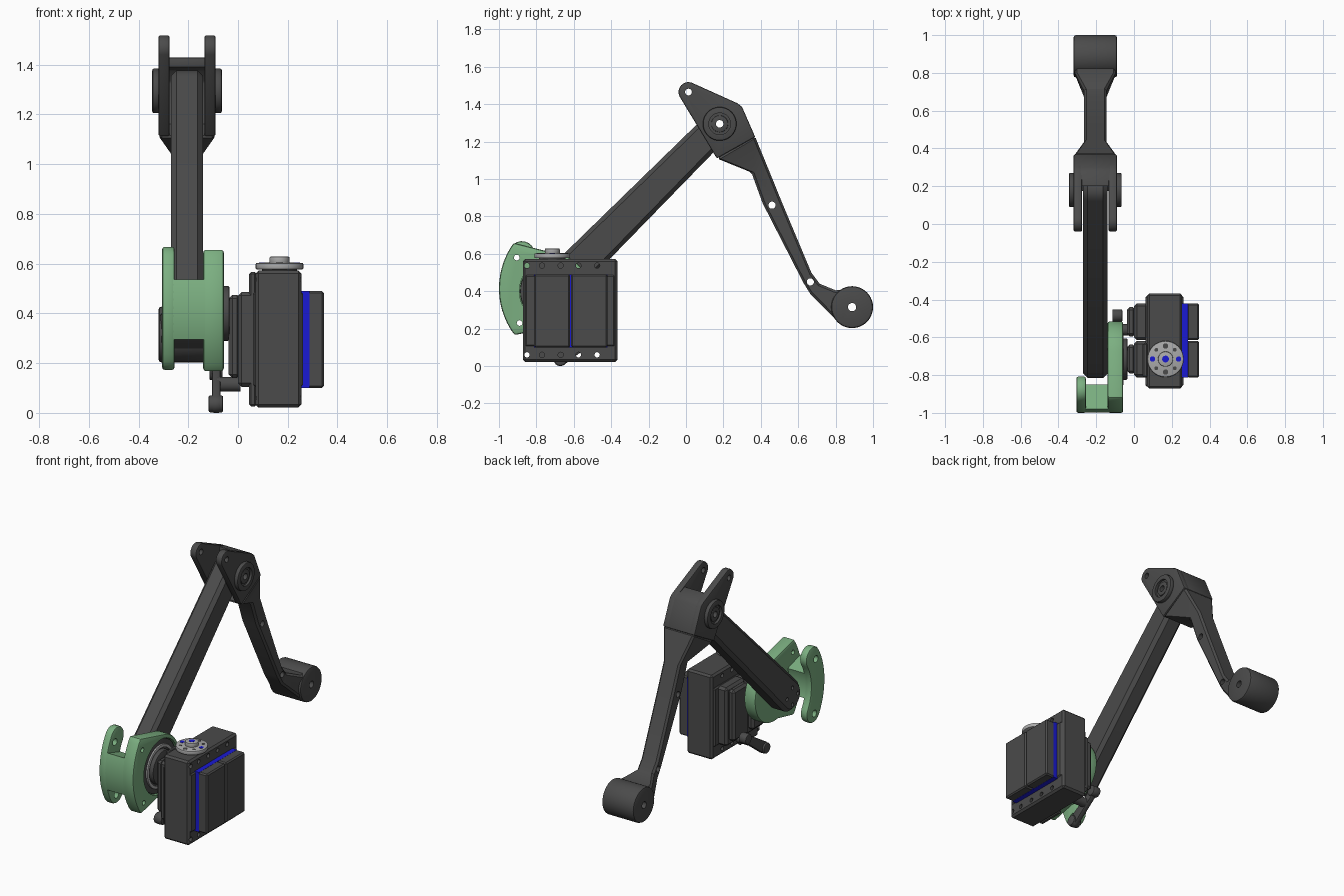
import bpy, bmesh
from math import radians, cos, sin, atan2, degrees
from mathutils import Matrix, Vector

if "Cube" in bpy.data.objects:
    bpy.data.objects.remove(bpy.data.objects["Cube"])


def material(name, r, g, b):
    m = bpy.data.materials.new(name)
    m.diffuse_color = (r, g, b, 1)
    m.use_nodes = True
    m.node_tree.nodes["Principled BSDF"].inputs["Base Color"].default_value = m.diffuse_color
    return m


DARK = material("dark_plastic", .07, .07, .07)
GREEN = material("green_plastic", .2, .43, .22)
BLUE = material("blue_trim", .01, .01, .65)
SILVER = material("light_metal", .4, .4, .4)


def finish(name, bm, mat, bevel=0.0, segs=2):
    bmesh.ops.recalc_face_normals(bm, faces=bm.faces)
    me = bpy.data.meshes.new(name)
    bm.to_mesh(me)
    bm.free()
    ob = bpy.data.objects.new(name, me)
    bpy.context.collection.objects.link(ob)
    me.materials.append(mat)
    if bevel:
        m = ob.modifiers.new("bevel", 'BEVEL')
        m.width, m.segments, m.limit_method, m.angle_limit = bevel, segs, 'ANGLE', radians(35)
        apply(ob, m)
    smooth(ob)
    return ob


def activate(ob):
    bpy.ops.object.select_all(action='DESELECT')
    ob.select_set(True)
    bpy.context.view_layer.objects.active = ob


def apply(ob, mod):
    activate(ob)
    bpy.ops.object.modifier_apply(modifier=mod.name)


def smooth(ob):
    activate(ob)
    bpy.ops.object.shade_smooth_by_angle(angle=radians(30))


def arc(cy, cz, r, a0, a1, n=14):
    return [(cy + r * cos(radians(a0 + (a1 - a0) * i / n)),
             cz + r * sin(radians(a0 + (a1 - a0) * i / n))) for i in range(n + 1)]


def plate(name, pts, x0, x1, mat=DARK, bevel=0.008, segs=2):
    """Extrude a (y, z) outline along x."""
    bm = bmesh.new()
    a = [bm.verts.new((x0, y, z)) for y, z in pts]
    b = [bm.verts.new((x1, y, z)) for y, z in pts]
    bm.faces.new(a)
    bm.faces.new(b)
    for i in range(len(pts)):
        j = (i + 1) % len(pts)
        bm.faces.new((a[i], a[j], b[j], b[i]))
    return finish(name, bm, mat, bevel, segs)


def stadium(p, rp, q, rq):
    d = degrees(atan2(q[1] - p[1], q[0] - p[0]))
    return arc(*p, rp, d + 90, d + 270) + arc(*q, rq, d - 90, d + 90)


def loft(name, stations, cx, bevel):
    """Rectangular sections: (outer point, inner point, half width)."""
    bm = bmesh.new()
    rings = [[bm.verts.new((cx + s * w, *p)) for s, p in ((-1, o), (1, o), (1, i), (-1, i))]
             for o, i, w in stations]
    bm.faces.new(rings[0])
    bm.faces.new(rings[-1])
    for r, s in zip(rings, rings[1:]):
        for k in range(4):
            bm.faces.new((r[k], r[(k + 1) % 4], s[(k + 1) % 4], s[k]))
    return finish(name, bm, DARK, bevel, 1)


def box(name, x, y, z, mat=DARK, bevel=0.008):
    return plate(name, [(y[0], z[0]), (y[1], z[0]), (y[1], z[1]), (y[0], z[1])], *x, mat, bevel, 1)


def xcyl(name, c, r, x0, x1, mat=DARK, bevel=0.0):
    return plate(name, arc(*c, r, 0, 360 - 360 / 40, 39), x0, x1, mat, bevel)


def zcyl(name, c, r, z0, z1, mat=SILVER, bevel=0.0):
    bm = bmesh.new()
    bmesh.ops.create_cone(bm, cap_ends=True, segments=32, radius1=r, radius2=r, depth=z1 - z0,
                          matrix=Matrix.Translation(Vector((*c, (z0 + z1) / 2))))
    return finish(name, bm, mat, bevel)


def drill(ob, c, r, x0=-.6, x1=.6):
    cutter = xcyl("cutter", c, r, x0, x1, ob.data.materials[0])
    cutter.hide_render = True
    m = ob.modifiers.new("hole", 'BOOLEAN')
    m.operation, m.solver, m.object = 'DIFFERENCE', 'EXACT', cutter
    apply(ob, m)
    bpy.data.objects.remove(cutter)
    smooth(ob)


CX = -.205                # centre plane of the leg
HIP, KNEE, TIP, FOOT = (-.715, .4), (.18, 1.295), (.013, 1.465), (.888, .315)

# Upper leg bar
upper = plate("upper_leg", stadium(HIP, .1, KNEE, .083), CX - .064, CX + .064, DARK, .022, 1)
drill(upper, KNEE, .02)
for a in range(4):
    drill(upper, arc(*HIP, .055, a * 90, 360)[0], .012, -.3, -.25)

# Knee cheeks and caps, mirrored about the leg plane
cheek = arc(*TIP, .053, 68, 208) + [(.165, 1.11), (.37, 1.225), (.3, 1.385), (.275, 1.405)]
for s, side in ((-1, "left"), (1, "right")):
    ob = plate("knee_cheek_" + side, cheek, CX + s * .07, CX + s * .115)
    drill(ob, KNEE, .02)
    drill(ob, TIP, .018)
    cap = xcyl("knee_cap_" + side, KNEE, .09, CX + s * .11, CX + s * .14, DARK, .008)
    drill(cap, KNEE, .058, CX + s * .125, CX + s * .2)
    drill(cap, KNEE, .02)
    ring = xcyl("knee_bush_" + side, KNEE, .045, CX + s * .115, CX + s * .133, DARK, .004)
    drill(ring, KNEE, .02)

# Back wall joining the cheeks
plate("knee_web", [(.2, 1.43), (.275, 1.405), (.3, 1.385), (.37, 1.225), (.25, 1.155),
                   (.28, 1.24), (.28, 1.33), (.24, 1.38), (.2, 1.39)], CX - .11, CX + .11, DARK, .006)

# Lower leg bar with flared ends
lower = loft("lower_leg", [((.368, 1.23), (.165, 1.11), .115), ((.446, 1.04), (.35, 1.035), .06),
                           ((.515, .87), (.41, .87), .06), ((.67, .5), (.628, .445), .06),
                           ((.715, .44), (.665, .385), .06), ((.8, .405), (.79, .26), .108),
                           ((.87, .41), (.85, .225), .108)], CX, .012)
for c in ((.46, .86), (.665, .45)):
    drill(lower, c, .019)

# Foot roller
foot = xcyl("foot", FOOT, .112, CX - .115, CX + .115, DARK, .012)
for ob in (foot, lower):
    drill(ob, FOOT, .022)

# Green hip bracket: fan plate, curved arm and bridge
AC = (-.585, .415)
fan = plate("hip_bracket_plate", arc(*AC, .415, 144, 217) + arc(*HIP, .2, -100, 78, 24),
            -.14, -.057, GREEN, .012)
drill(fan, HIP, .176, -.1, 0)
e0, e1 = arc(*AC, .345, 148, 210, 1)
arm = plate("hip_bracket_arm", arc(*AC, .415, 148, 210) + arc(*e1, .07, 210, 390, 10)[1:-1]
            + arc(*AC, .275, 210, 148) + arc(*e0, .07, -32, 148, 10)[1:-1], -.305, -.255, GREEN, .01)
plate("hip_bracket_bridge", arc(*AC, .413, 163, 197) + arc(*AC, .277, 197, 163), -.265, -.13, GREEN, 0)
for c in ((-.905, .58), (-.89, .23)):
    drill(fan, c, .015)
    drill(arm, c, .022)

# Hip bearing and side horn
xcyl("hip_bearing", HIP, .172, -.105, -.066, DARK, .006)
ring = xcyl("hip_bearing_ring", HIP, .14, -.07, -.056, SILVER, .004)
drill(ring, HIP, .12)
xcyl("side_horn", HIP, .11, -.07, -.035, DARK, .005)
xcyl("side_horn_shaft", HIP, .06, -.05, .0, SILVER)

# Servo body with through holes
body = box("servo_body", (.07, .255), (-.872, -.367), (.022, .572), DARK, .012)
for y in (-.85, -.77, -.67, -.575, -.475):
    for z in (.06, .537):
        drill(body, (y, z), .014)
for z, n in (((.105, .487), "middle"),):
    box("servo_waist_" + n, (.06, .262), (-.86, -.38), z, DARK, .008)
box("servo_trim", (.255, .287), (-.812, -.42), (.1, .49), BLUE, 0)
for y0, y1, n in ((-.812, -.619, "front"), (-.615, -.42, "rear")):
    box("servo_cover_" + n, (.28, .345), (y0, y1), (.1, .49))
    box("servo_gearbox_" + n, (0, .075), (y0, y1), (.105, .487), DARK, .015)
    box("servo_gear_cap_" + n, (-.038, .01), (y0 + .02, y1 - .02), (.14, .475), DARK, .015)
box("servo_flange_front", (.045, .075), (-.812, -.63), (.025, .567))

# Top output horn
H = (.167, -.715)
zcyl("top_horn_base", H, .07, .56, .585, DARK)
zcyl("top_horn", H, .096, .577, .603, SILVER, .005)
zcyl("top_horn_boss", H, .04, .6, .628, SILVER, .004)
zcyl("top_horn_centre", H, .018, .62, .6295, BLUE)
for k in range(8):
    zcyl("top_horn_screw_%d" % k, arc(*H, .069, k * 45, 360)[0], .014 if k % 2 == 0 else .01,
         .59, .6045, BLUE if k % 4 == 0 else DARK)

# Small cable lever under the hip
L0, L1 = (-.485, .165), (-.672, .036)
plate("lever", stadium(L0, .025, L1, .036), -.105, -.07, DARK, .008)
xcyl("lever_knob_low", L1, .034, -.118, -.06, DARK, .006)
xcyl("lever_knob_high", L0, .033, -.115, -.062, DARK, .006)
xcyl("lever_stem", (-.56, .115), .03, -.085, .01, DARK)
